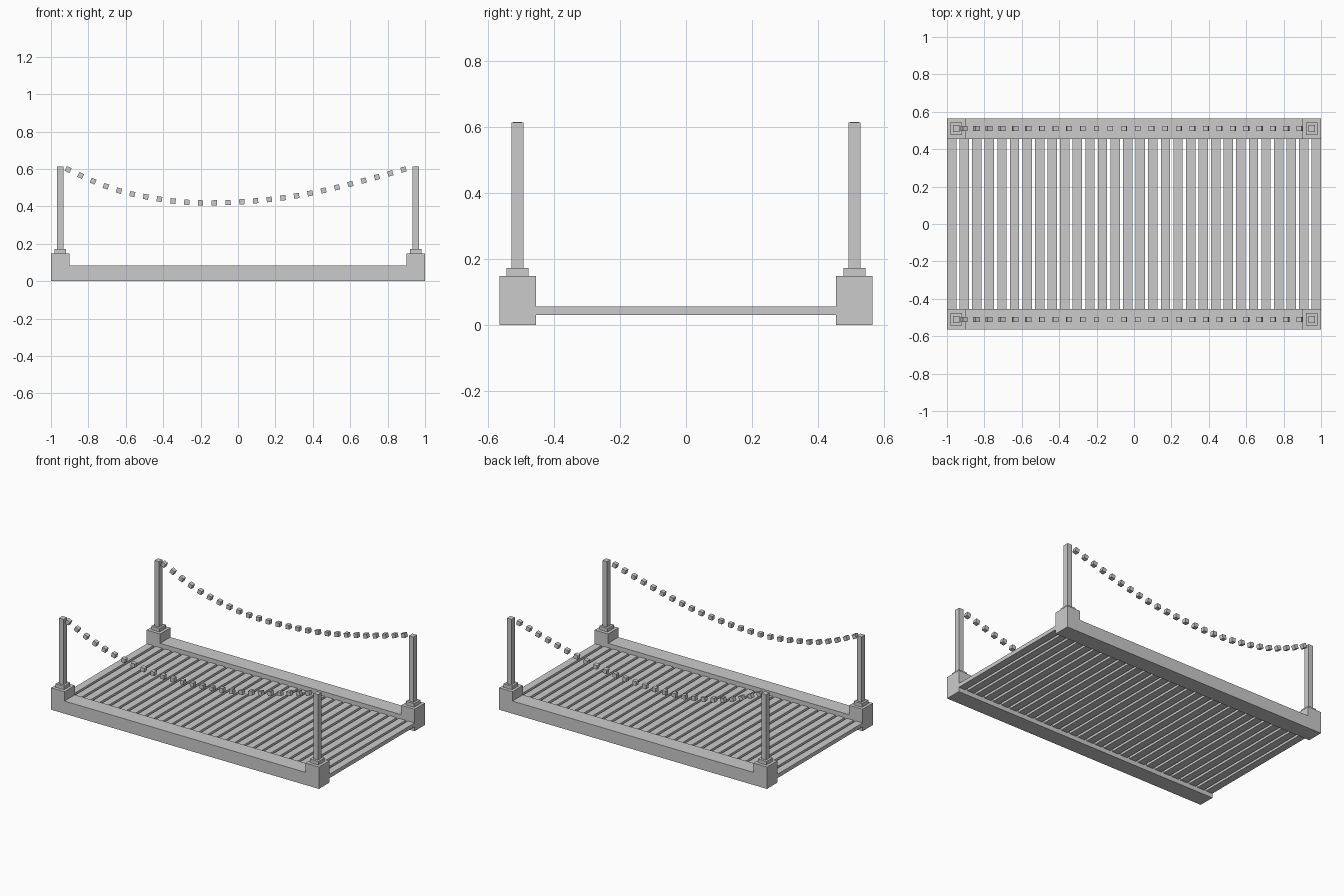
import bpy, math
from mathutils import Vector

if "Cube" in bpy.data.objects:
    bpy.data.objects.remove(bpy.data.objects["Cube"])


def box(name, center, size, pitch=0.0):
    x, y, z = (s / 2 for s in size)
    verts = [(a, b, c) for a in (-x, x) for b in (-y, y) for c in (-z, z)]
    faces = [(0, 1, 3, 2), (4, 6, 7, 5), (0, 4, 5, 1),
             (2, 3, 7, 6), (0, 2, 6, 4), (1, 5, 7, 3)]
    mesh = bpy.data.meshes.new(name)
    mesh.from_pydata(verts, [], faces)
    ob = bpy.data.objects.new(name, mesh)
    ob.location = center
    ob.rotation_euler = (0, pitch, 0)
    bpy.context.collection.objects.link(ob)
    return ob


def span(name, x, y, z):
    return box(name, [(a + b) / 2 for a, b in (x, y, z)],
               [b - a for a, b in (x, y, z)])


def spline(pts, steps=40):
    # Catmull-Rom curve through the control points
    p = [2 * pts[0] - pts[1]] + pts + [2 * pts[-1] - pts[-2]]
    out = []
    for i in range(1, len(p) - 2):
        a, b, c, d = p[i - 1:i + 3]
        for k in range(steps):
            t = k / steps
            out.append(0.5 * (2 * b + (c - a) * t + (2 * a - 5 * b + 4 * c - d) * t ** 2
                              + (3 * b - a - 3 * c + d) * t ** 3))
    return out + [pts[-1]]


def even_points(path, count):
    # positions and directions at equal arc-length spacing
    lengths = [0.0]
    for a, b in zip(path, path[1:]):
        lengths.append(lengths[-1] + (b - a).length)
    i = 0
    for k in range(count):
        target = lengths[-1] * k / (count - 1)
        while i < len(path) - 2 and lengths[i + 1] < target:
            i += 1
        t = (target - lengths[i]) / (lengths[i + 1] - lengths[i])
        yield path[i].lerp(path[i + 1], t), path[i + 1] - path[i]


# deck planks
count, width = 30, 0.05
for i in range(count):
    x = -1 + width / 2 + i * (2 - width) / (count - 1)
    box("deck_plank", (x, 0, 0.043), (width, 0.914, 0.026))

# sagging rope line, slightly lower towards the left
rope = spline([Vector(p) for p in (
    (-0.908, 0.597), (-0.77, 0.533), (-0.635, 0.484), (-0.49, 0.451),
    (-0.31, 0.425), (-0.13, 0.419), (0.09, 0.430), (0.31, 0.456),
    (0.53, 0.502), (0.74, 0.556), (0.885, 0.597))])

for side in (-1, 1):
    yc = side * 0.51
    # side beam
    span("side_beam", (-0.9, 0.9), (yc - 0.055, yc + 0.055), (0, 0.085))
    # corner blocks, collars and posts
    for end in (-1, 1):
        box("corner_block", (end * 0.95, yc, 0.074), (0.1, 0.11, 0.148))
        box("post_collar", (end * 0.95, yc, 0.159), (0.062, 0.066, 0.026))
        box("post", (end * 0.95, yc, 0.392), (0.034, 0.037, 0.442))
    # rope links
    for pos, d in even_points(rope, 26):
        box("rope_link", (pos.x, yc, pos.y), (0.028, 0.028, 0.028),
            -math.atan2(d.y, d.x))
